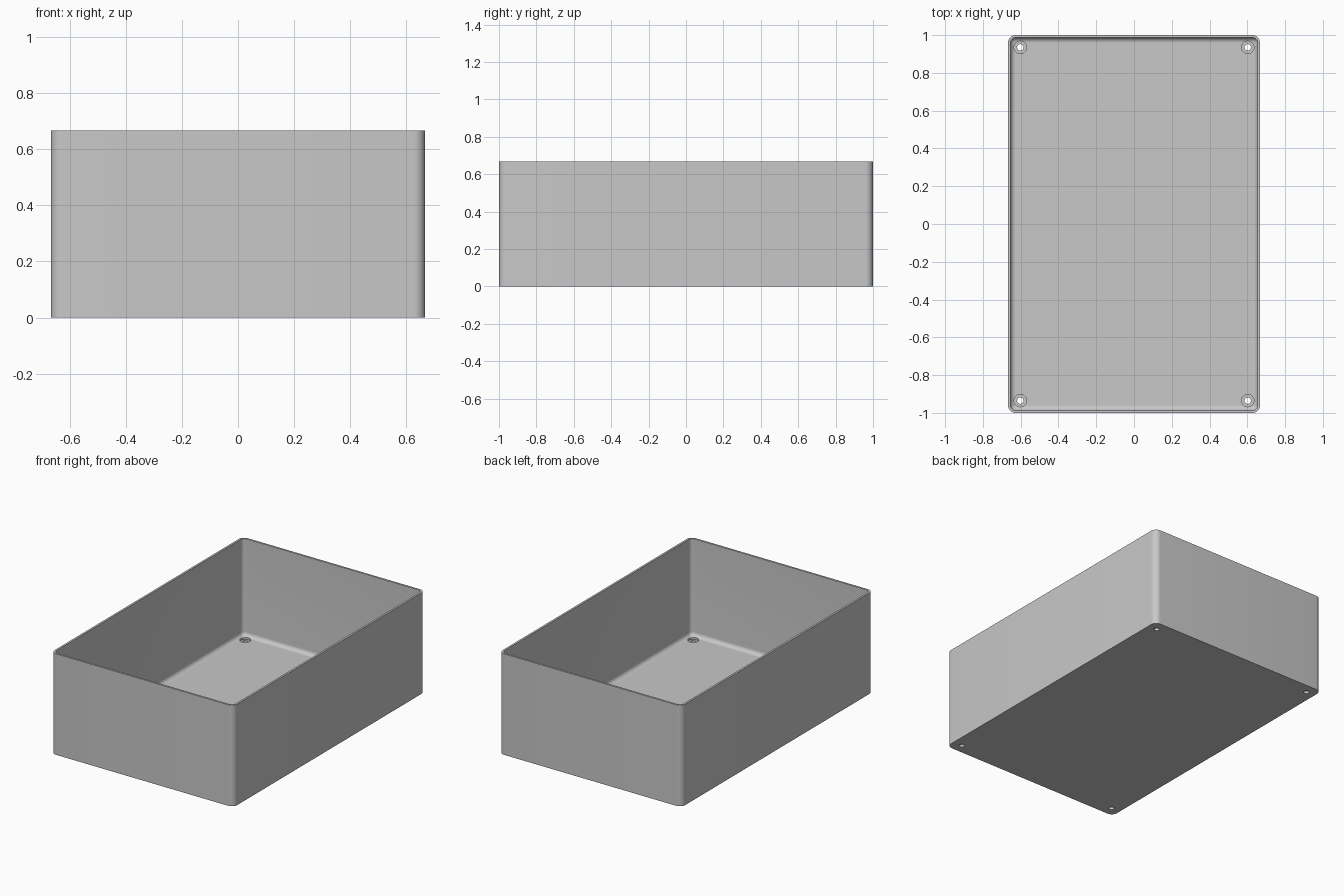
import bpy
import bmesh
from math import pi, sin, cos, radians

cube = bpy.data.objects.get("Cube")
if cube:
    bpy.data.objects.remove(cube, do_unlink=True)

HALF_X, HALF_Y, HEIGHT = 0.667, 1.0, 0.667
RADIUS, WALL, FLOOR = 0.04, 0.0133, 0.0267
FILLET = RADIUS - WALL
HOLE_X, HOLE_Y = 0.602, 0.935
STEPS = 10

grey = bpy.data.materials.new("plain grey")
grey.use_nodes = True
colour = (0.58, 0.58, 0.58, 1)
grey.diffuse_color = colour
grey.node_tree.nodes["Principled BSDF"].inputs["Base Color"].default_value = colour


def make_object(name, bm):
    bmesh.ops.recalc_face_normals(bm, faces=bm.faces)
    mesh = bpy.data.meshes.new(name)
    bm.to_mesh(mesh)
    bm.free()
    mesh.materials.append(grey)
    obj = bpy.data.objects.new(name, mesh)
    bpy.context.collection.objects.link(obj)
    return obj


def rounded_ring(bm, inset, z):
    """Rounded rectangle of the wall outline, shrunk by inset."""
    r = max(RADIUS - inset, 0.0004)
    cx, cy = HALF_X - inset - r, HALF_Y - inset - r
    ring = []
    for q, (sx, sy) in enumerate(((1, 1), (-1, 1), (-1, -1), (1, -1))):
        for i in range(STEPS + 1):
            a = (q + i / STEPS) * pi / 2
            ring.append(bm.verts.new((sx * cx + r * cos(a), sy * cy + r * sin(a), z)))
    return ring


def loft(bm, rings):
    """Closed solid through a list of equal rings."""
    n = len(rings[0])
    for a, b in zip(rings, rings[1:]):
        for i in range(n):
            j = (i + 1) % n
            bm.faces.new((a[i], a[j], b[j], b[i]))
    bm.faces.new(rings[0][::-1])
    bm.faces.new(rings[-1])


# Open box: outside wall, rim, inside wall, filleted floor
bm = bmesh.new()
path = [(0, 0), (0, HEIGHT), (WALL, HEIGHT)]
for i in range(STEPS + 1):
    a = i / STEPS * pi / 2
    path.append((WALL + FILLET * (1 - cos(a)), FLOOR + FILLET * (1 - sin(a))))
loft(bm, [rounded_ring(bm, inset, z) for inset, z in path])
box = make_object("open_box", bm)

# Stepped screw holes in the four corners
bm = bmesh.new()
profile = [(0.017, -0.05), (0.017, 0.015), (0.033, 0.015), (0.033, 0.08)]
for sx in (-1, 1):
    for sy in (-1, 1):
        rings = []
        for r, z in profile:
            rings.append([bm.verts.new((sx * HOLE_X + r * cos(k * pi / 16),
                                        sy * HOLE_Y + r * sin(k * pi / 16), z))
                          for k in range(32)])
        loft(bm, rings)
cutter = make_object("hole_cutter", bm)
cutter.hide_render = True

cut = box.modifiers.new("screw holes", "BOOLEAN")
cut.operation = "DIFFERENCE"
cut.solver = "EXACT"
cut.object = cutter
bpy.ops.object.select_all(action="DESELECT")
box.select_set(True)
bpy.context.view_layer.objects.active = box
bpy.ops.object.modifier_apply(modifier=cut.name)
bpy.data.objects.remove(cutter, do_unlink=True)

bpy.ops.object.shade_smooth_by_angle(angle=radians(30))
